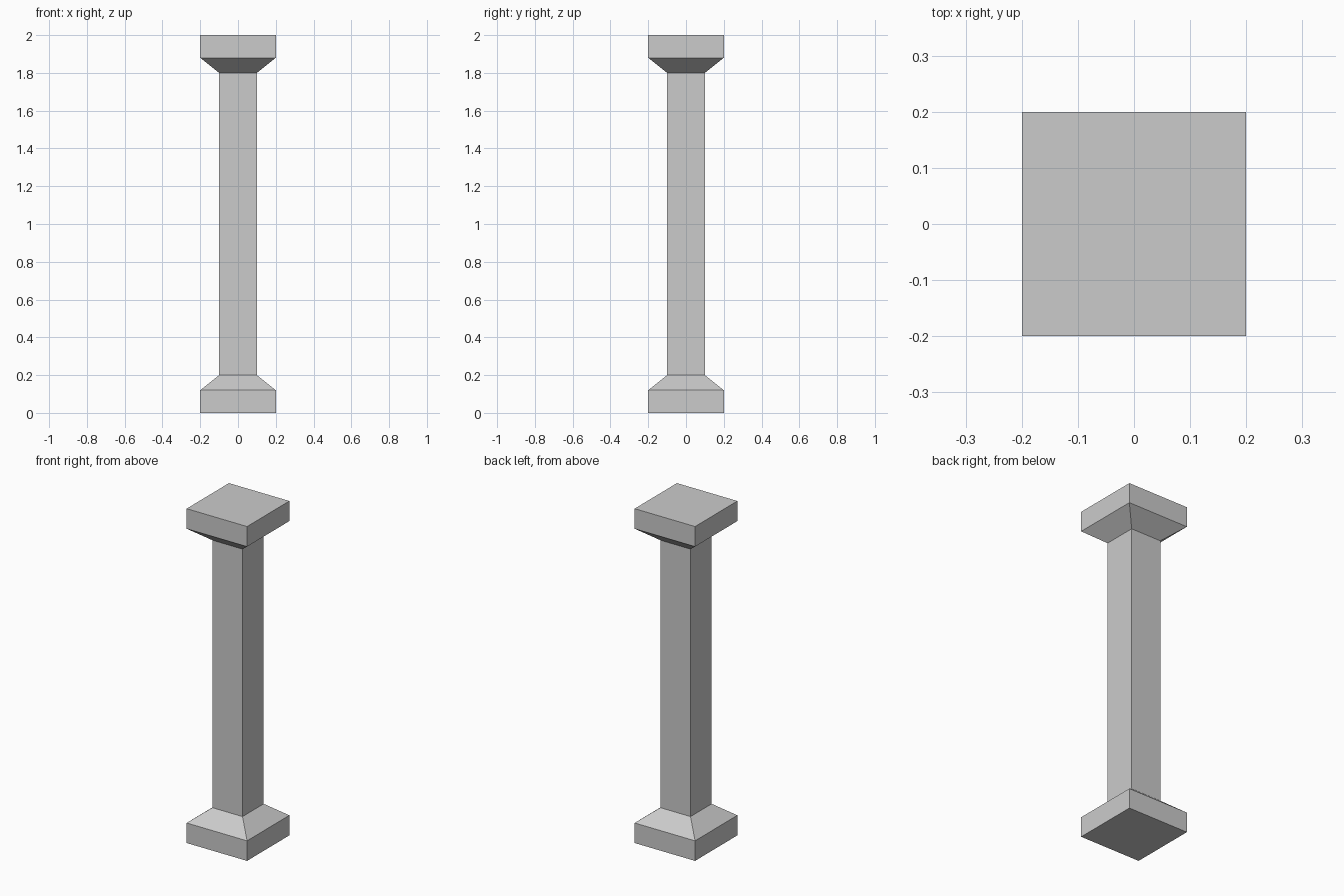
import bpy, bmesh

if "Cube" in bpy.data.objects:
    bpy.data.objects.remove(bpy.data.objects["Cube"])

# Half-width and height of each square section, bottom to top
profile = [(0.2, 0.0), (0.2, 0.12), (0.1, 0.2),
           (0.1, 1.8), (0.2, 1.88), (0.2, 2.0)]


def square_loft(name, sections):
    """Closed solid of square rings joined by flat side faces."""
    bm = bmesh.new()
    rings = [[bm.verts.new((sx * r, sy * r, z))
              for sx, sy in ((-1, -1), (1, -1), (1, 1), (-1, 1))]
             for r, z in sections]
    for low, high in zip(rings, rings[1:]):
        for i in range(4):
            j = (i + 1) % 4
            bm.faces.new((low[i], low[j], high[j], high[i]))
    bm.faces.new(rings[0][::-1])
    bm.faces.new(rings[-1])
    mesh = bpy.data.meshes.new(name)
    bm.to_mesh(mesh)
    bm.free()
    obj = bpy.data.objects.new(name, mesh)
    bpy.context.collection.objects.link(obj)
    return obj


# Base, shaft and capital as one continuous column
square_loft("square_column", profile)
